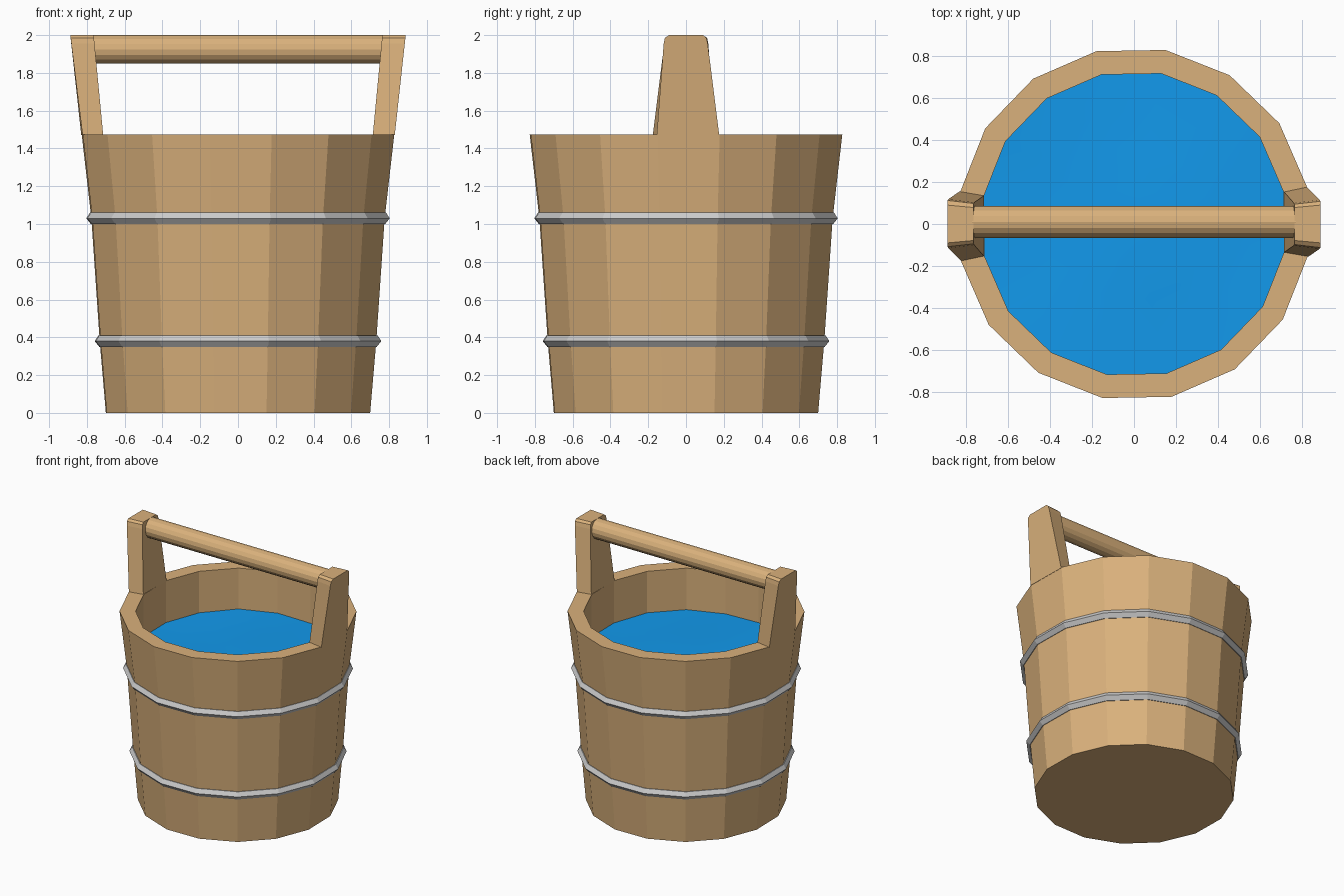
import bpy, bmesh, math
from mathutils import Vector

if "Cube" in bpy.data.objects:
    bpy.data.objects.remove(bpy.data.objects["Cube"])

SIDES = 16
TURN = math.radians(12.25)      # vertex offset so a flat stave faces each axis


def material(name, col):
    m = bpy.data.materials.new(name)
    m.diffuse_color = (*col, 1)
    m.use_nodes = True
    m.node_tree.nodes["Principled BSDF"].inputs["Base Color"].default_value = m.diffuse_color
    return m


wood = material("wood", (0.70, 0.44, 0.20))
blue = material("water_blue", (0.006, 0.32, 0.84))


def finish(name, bm, mat=None, smooth=False):
    bmesh.ops.remove_doubles(bm, verts=bm.verts, dist=1e-5)
    bmesh.ops.recalc_face_normals(bm, faces=bm.faces)
    for f in bm.faces:
        f.smooth = smooth
    me = bpy.data.meshes.new(name)
    bm.to_mesh(me)
    bm.free()
    ob = bpy.data.objects.new(name, me)
    bpy.context.collection.objects.link(ob)
    if mat:
        me.materials.append(mat)
    return ob


def ring(bm, r, z):
    return [bm.verts.new((r * math.cos(TURN + 2 * math.pi * i / SIDES),
                          r * math.sin(TURN + 2 * math.pi * i / SIDES), z))
            for i in range(SIDES)]


def lathe(name, profile, mat=None, caps=False):
    """Turn an (r, z) profile; closed loop, or open with end caps."""
    bm = bmesh.new()
    rings = [ring(bm, r, z) for r, z in profile]
    pairs = list(zip(rings, rings[1:]))
    if caps:
        bm.faces.new(rings[0])
        bm.faces.new(rings[-1])
    else:
        pairs.append((rings[-1], rings[0]))
    for a, b in pairs:
        for i in range(SIDES):
            j = (i + 1) % SIDES
            bm.faces.new((a[i], a[j], b[j], b[i]))
    return finish(name, bm, mat)


# Bucket body: outer wall, rim, inner wall and floor
lathe("bucket_body", [(0.711, 0), (0.744, 0.38), (0.789, 1.03), (0.841, 1.475),
                      (0.727, 1.475), (0.727, 1.10), (0.64, 0.10)], wood, caps=True)

# Metal hoops with a ridged cross-section
for name, r, z in (("lower_hoop", 0.744, 0.38), ("upper_hoop", 0.789, 1.03)):
    lathe(name, [(r - 0.01, z - 0.031), (r + 0.002, z - 0.031), (r + 0.027, z),
                 (r + 0.007, z + 0.031), (r - 0.01, z + 0.031)])

# Water surface with a slight ripple
bm = bmesh.new()
rings = [ring(bm, 0.729 * k / 4, 1.15) for k in range(1, 5)]
centre = bm.verts.new((0, 0, 1.15))
for i in range(SIDES):
    j = (i + 1) % SIDES
    bm.faces.new((centre, rings[0][i], rings[0][j]))
    for a, b in zip(rings, rings[1:]):
        bm.faces.new((a[i], b[i], b[j], a[j]))
for v in bm.verts:
    v.co.z += 0.008 * math.sin(5 * v.co.x + 1) * math.cos(4 * v.co.y)
finish("water", bm, blue, smooth=True)

# Handle posts: long staves rising from the rim, tapered with rounded tops
outline = [(-0.155, 1.47), (-0.118, 1.955), (-0.112, 1.985), (-0.09, 2.0),
           (0.09, 2.0), (0.108, 1.985), (0.115, 1.955), (0.176, 1.47)]
for name, s in (("right_post", 1), ("left_post", -1)):
    bm = bmesh.new()
    outer, inner = [], []
    for y, z in outline:
        t = (z - 1.475) / 0.525
        skew = 0.0035 * y / 0.165 * (1 - t)
        outer.append(bm.verts.new((s * (0.827 + 0.061 * t - skew), s * y, z)))
        inner.append(bm.verts.new((s * (0.714 + 0.05 * t), s * y * 0.87, z)))
    bm.faces.new(outer)
    bm.faces.new(inner)
    n = len(outline)
    for i in range(n):
        j = (i + 1) % n
        bm.faces.new((outer[i], outer[j], inner[j], inner[i]))
    finish(name, bm, wood)

# Round carrying rod between the posts
bpy.ops.mesh.primitive_cylinder_add(vertices=16, radius=0.076, depth=1.54,
                                    location=(0, 0.01, 1.925),
                                    rotation=(0, math.pi / 2, 0))
rod = bpy.context.object
rod.name = "carrying_rod"
rod.data.materials.append(wood)
